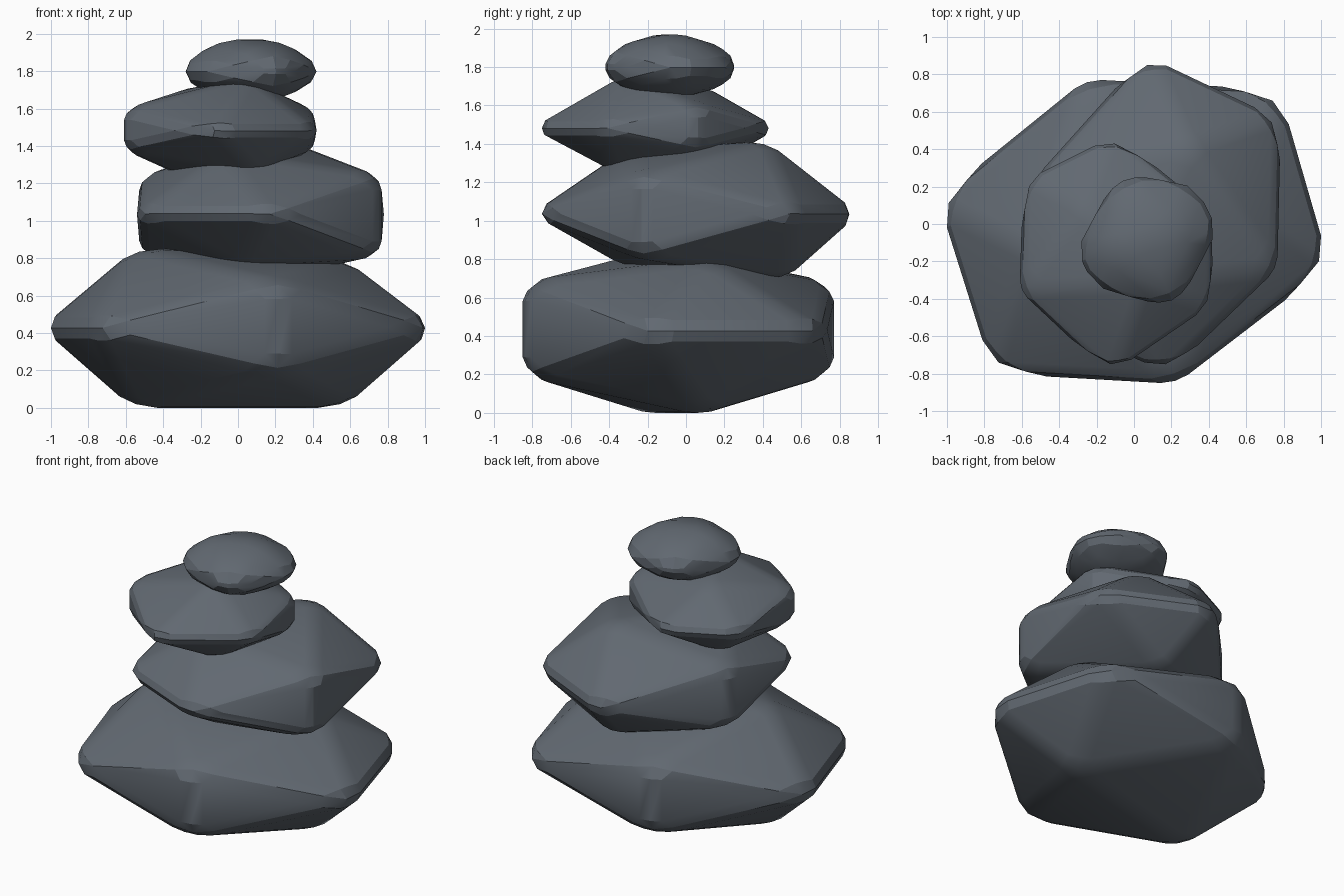
import bpy
import bmesh
import math
from mathutils import Vector

old = bpy.data.objects.get("Cube")
if old:
    bpy.data.objects.remove(old, do_unlink=True)

slate = bpy.data.materials.new("slate grey")
slate.use_nodes = True
COLOUR = (0.12, 0.14, 0.165, 1)
slate.diffuse_color = COLOUR
slate.node_tree.nodes["Principled BSDF"].inputs["Base Color"].default_value = COLOUR


def hull(points):
    """Closed convex skin around a set of points."""
    bm = bmesh.new()
    for p in points:
        bm.verts.new(p)
    res = bmesh.ops.convex_hull(bm, input=bm.verts[:])
    spare = [v for v in set(res["geom_interior"] + res["geom_unused"])
             if isinstance(v, bmesh.types.BMVert)]
    bmesh.ops.delete(bm, geom=spare, context='VERTS')
    return bm


def inset_corner(loop, width):
    """Point inside a triangle at the given distance from both edges of a corner."""
    face, v = loop.face, loop.vert.co
    a = (loop.link_loop_next.vert.co - v).normalized()
    b = (loop.link_loop_prev.vert.co - v).normalized()
    inradius = 2 * face.calc_area() / face.calc_perimeter()
    return v + (a + b) * min(width, 0.9 * inradius) / a.cross(b).length


def worn_points(bm, width, bulge):
    """Points of the rounded stone: face corners, raised edge ends and raised tips."""
    points = []
    for v in bm.verts:
        corners = {loop.face: inset_corner(loop, width) for loop in v.link_loops}
        points += corners.values()
        for e in v.link_edges:
            along = (e.other_vert(v).co - v.co).normalized()
            middle = sum((corners[f] for f in e.link_faces), Vector()) / 2
            on_edge = v.co + along * (middle - v.co).dot(along)
            points.append(middle.lerp(on_edge, bulge))
        centre = sum(corners.values(), Vector()) / len(corners)
        points.append(centre.lerp(v.co, bulge))
    return points


def stone(name, rim, walls, wall_z, top, bottom, low, high, width):
    """Worn stone from rim tips, upright wall edges, a ridge and a keel, sized between two corners."""
    low_z, mid_z, high_z = wall_z
    rough = [(x, y, mid_z) for x, y in rim] + top + bottom
    rough += [(x, y, z) for x, y in walls for z in (low_z, high_z)]
    core = hull(rough)
    points = worn_points(core, width, 0.4)
    core.free()

    for axis in range(3):
        a = min(p[axis] for p in points)
        b = max(p[axis] for p in points)
        for p in points:
            p[axis] = low[axis] + (p[axis] - a) / (b - a) * (high[axis] - low[axis])

    bm = hull(points)
    bmesh.ops.dissolve_limit(bm, angle_limit=math.radians(1), verts=bm.verts[:], edges=bm.edges[:])
    bmesh.ops.recalc_face_normals(bm, faces=bm.faces[:])
    mesh = bpy.data.meshes.new(name)
    bm.to_mesh(mesh)
    bm.free()
    mesh.materials.append(slate)
    ob = bpy.data.objects.new(name, mesh)
    bpy.context.scene.collection.objects.link(ob)
    bpy.ops.object.select_all(action='DESELECT')
    ob.select_set(True)
    bpy.context.view_layer.objects.active = ob
    bpy.ops.object.shade_smooth_by_angle(angle=math.radians(18))


# Broad base stone, ridge running left to right
stone("base_stone",
      rim=[(1.05, -0.21), (0.79, 0.75), (-1.05, 0.12), (-0.77, -0.83)],
      walls=[(0.22, -0.89), (-0.25, 0.81)], wall_z=(0.18, 0.43, 0.70),
      top=[(-0.54, -0.15, 0.9), (0.57, 0.12, 0.83)],
      bottom=[(-0.56, -0.2, -0.04), (0.56, 0.1, -0.04)],
      low=(-1, -0.85, 0), high=(1, 0.77, 0.85), width=0.08)

# Second stone, ridge running front to back
stone("lower_middle_stone",
      rim=[(0.07, 0.91), (0.8, 0.58), (0.16, -0.8), (-0.57, -0.5)],
      walls=[(0.78, -0.23), (-0.55, 0.25)], wall_z=(0.79, 1.03, 1.25),
      top=[(0.3, 0.42, 1.44), (-0.08, -0.32, 1.38)],
      bottom=[(0.2, 0.52, 0.66), (0, -0.32, 0.74)],
      low=(-0.54, -0.75, 0.7), high=(0.78, 0.85, 1.41), width=0.065)

# Third stone, ridge running diagonally
stone("upper_middle_stone",
      rim=[(-0.12, -0.8), (0.45, -0.44), (-0.12, 0.47), (-0.62, 0.24)],
      walls=[(0.43, 0.06), (-0.64, -0.35)], wall_z=(1.36, 1.48, 1.61),
      top=[(0.06, -0.32, 1.79), (-0.28, 0.08, 1.73)],
      bottom=[(0.1, -0.38, 1.23), (-0.34, 0.08, 1.22)],
      low=(-0.61, -0.75, 1.25), high=(0.42, 0.43, 1.75), width=0.055)

# Small rounded cap stone
stone("cap_stone",
      rim=[(0.46, -0.06), (0.32, 0.26), (-0.32, -0.12), (-0.2, -0.4)],
      walls=[(0.2, -0.44), (-0.06, 0.25)], wall_z=(1.7, 1.8, 1.91),
      top=[(-0.1, -0.15, 2), (0.22, -0.03, 2)],
      bottom=[(-0.1, -0.15, 1.62), (0.22, -0.03, 1.62)],
      low=(-0.28, -0.42, 1.64), high=(0.42, 0.25, 1.97), width=0.07)
